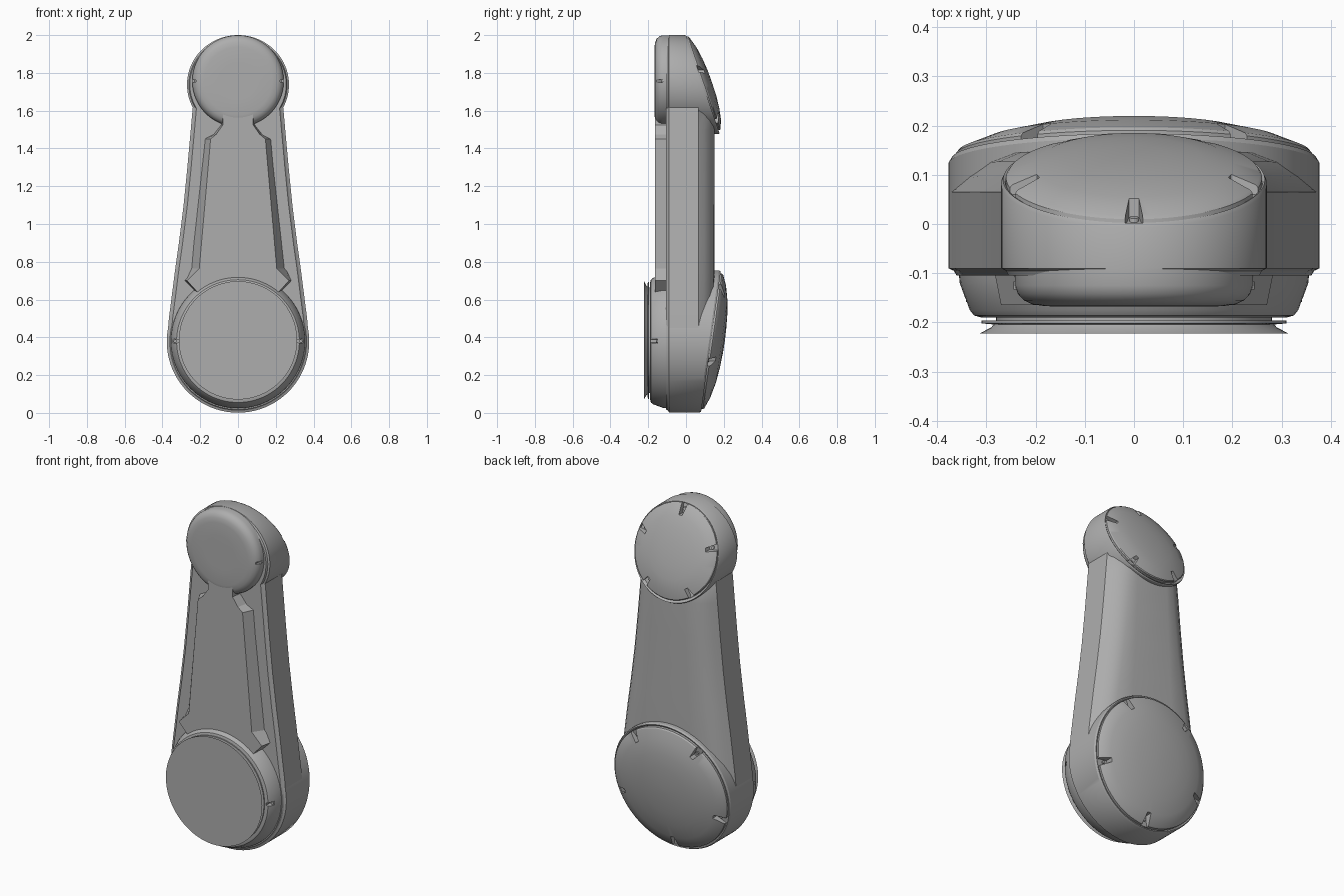
import bpy, bmesh, math

if "Cube" in bpy.data.objects:
    bpy.data.objects.remove(bpy.data.objects["Cube"])

grey = bpy.data.materials.new("casing grey")
grey.diffuse_color = (0.42, 0.42, 0.42, 1)
grey.use_nodes = True
grey.node_tree.nodes["Principled BSDF"].inputs["Base Color"].default_value = grey.diffuse_color
N = 96


def finish(name, bm, angle=30):
    bmesh.ops.recalc_face_normals(bm, faces=bm.faces)
    me = bpy.data.meshes.new(name)
    bm.to_mesh(me)
    bm.free()
    me.materials.append(grey)
    ob = bpy.data.objects.new(name, me)
    bpy.context.collection.objects.link(ob)
    bpy.ops.object.select_all(action='DESELECT')
    ob.select_set(True)
    bpy.context.view_layer.objects.active = ob
    if angle:
        bpy.ops.object.shade_smooth_by_angle(angle=math.radians(angle))
    return ob


def bridge(name, sections, angle=30):
    """Skin a run of equal-length closed sections and cap both ends."""
    bm = bmesh.new()
    rings = [[bm.verts.new(p) for p in s] for s in sections]
    for a, b in zip(rings, rings[1:]):
        for i in range(len(a)):
            j = (i + 1) % len(a)
            bm.faces.new((a[i], a[j], b[j], b[i]))
    bm.faces.new(rings[0])
    bm.faces.new(rings[-1])
    return finish(name, bm, angle)


def turned(name, cz, profile, slope=0, zs=1, angle=30):
    """Turned part along y; profile is (radius, y, tilt) and tilt leans a ring by the slope."""
    secs = []
    for r, y, k in profile:
        ring = []
        for i in range(N):
            a = 2 * math.pi * i / N
            dz = r * zs * math.sin(a)
            ring.append((r * math.cos(a), y + k * slope * dz, cz + dz))
        secs.append(ring)
    return bridge(name, secs, angle)


def pockets(ob, cz, r, angles, floor, top, slope=0, zs=1, size=1.0):
    """Cut wedge pockets into a rim and seat a small screw in each."""
    for n, deg in enumerate(angles):
        a = math.radians(deg)

        def place(u, v, y):
            x = u * math.cos(a) - v * math.sin(a)
            dz = (u * math.sin(a) + v * math.cos(a)) * zs
            return (x, y + slope * dz, cz + dz)

        wedge = [(r - .045 * size, -.011 * size), (r + .05, -.026 * size),
                 (r + .05, .026 * size), (r - .045 * size, .011 * size)]
        cutter = bridge("pocket_cutter", [[place(u, v, y) for u, v in wedge] for y in (floor, top)], 0)
        mod = ob.modifiers.new("pocket", 'BOOLEAN')
        mod.object = cutter
        mod.solver = 'EXACT'
        bpy.context.view_layer.objects.active = ob
        bpy.ops.object.modifier_apply(modifier=mod.name)
        bpy.data.objects.remove(cutter)
        # screw head
        d = math.copysign(.008, top - floor)
        circ = [(r - .018 * size + .009 * math.cos(t * math.pi / 6), .009 * math.sin(t * math.pi / 6))
                for t in range(12)]
        bridge(f"{ob.name}_screw_{n + 1}",
               [[place(u, v, y) for u, v in circ] for y in (floor - d, floor + d)])


# arm body: rounded back, stepped front edge
rows = [(.38, .376, .15), (.5, .366, .15), (.6, .353, .15), (.75, .334, .152), (.9, .313, .152),
        (1.1, .288, .152), (1.3, .268, .152), (1.5, .25, .152), (1.58, .243, .15),
        (1.63, .238, .125), (1.7, .22, .08)]
secs = []
for z, w, b in rows:
    half = [(w - .02, -.105), (w - .012, -.095), (w, -.09), (w, min(.065, b - .01)),
            (w - .025, b - .055), (w - .06, b - .025), (w - .105, b - .006), (w * .4, b)]
    secs.append([(x, y, z) for x, y in half] + [(-x, y, z) for x, y in reversed(half)])
bridge("arm_body", secs)

# raised front panel: (base half width, face half width, height)
panel = [(.2, .2, .5), (.225, .215, .64), (.285, .27, .70), (.255, .205, .765),
         (.18, .145, 1.45), (.13, .115, 1.475), (.09, .08, 1.525), (.09, .08, 1.6)]
bridge("front_panel", [[(-b, -.09, z), (-t, -.165, z), (t, -.165, z), (b, -.09, z)]
                       for b, t, z in panel], 12)

# lower joint housing with slanted back rim
turned("lower_housing", .378, [(.36, -.105, 0), (.366, -.095, 0), (.377, -.09, 0), (.377, .122, 1),
                               (.371, .132, 1), (.364, .13, 1), (.36, .12, 1)], .14)
lower_cover = turned("lower_back_cover", .378,
                     [(.363, .1, 1), (.363, .14, 1), (.357, .147, 1), (.3, .17, 1), (.22, .189, 1),
                      (.14, .199, 1), (.06, .204, 1), (.01, .205, 1)], .14, .99)
pockets(lower_cover, .378, .345, [54, 126, 198, 270, 342], .128, .3, .14, .99)

# lower front collar and mounting flange
collar = turned("lower_front_collar", .38, [(.357, -.09, 0), (.354, -.12, 0), (.334, -.175, 0),
                                            (.325, -.186, 0), (.31, -.19, 0), (.27, -.19, 0)])
pockets(collar, .38, .345, [0, 180], -.15, -.25, size=.7)
turned("mounting_flange", .384, [(.28, -.18, 0), (.28, -.196, 0), (.31, -.196, 0), (.31, -.202, 0),
                                 (.285, -.204, 0), (.29, -.21, 0), (.313, -.222, 0), (.3, -.222, 0)])

# upper joint housing with steeper back rim
turned("upper_housing", 1.738, [(.255, -.105, 0), (.26, -.095, 0), (.27, -.09, 0), (.27, .082, 1),
                                (.266, .09, 1), (.262, .088, 1), (.255, .075, 1)], -.34, .97)
upper_cover = turned("upper_back_cover", 1.745,
                     [(.26, .06, 1), (.26, .094, 1), (.255, .1, 1), (.2, .12, 1), (.14, .131, 1),
                      (.07, .138, 1), (.01, .139, 1)], -.34, .955)
pockets(upper_cover, 1.745, .245, [18, 90, 162, 234, 306], .08, .25, -.34, .955, .9)

# upper front cap with rounded edge
cap = turned("upper_front_cap", 1.757, [(.242, -.09, 0), (.242, -.125, 0), (.236, -.142, 0),
                                        (.224, -.155, 0), (.207, -.163, 0), (.18, -.167, 0),
                                        (.1, -.168, 0)], angle=40)
pockets(cap, 1.757, .245, [0, 180], -.125, -.2, size=.5)
